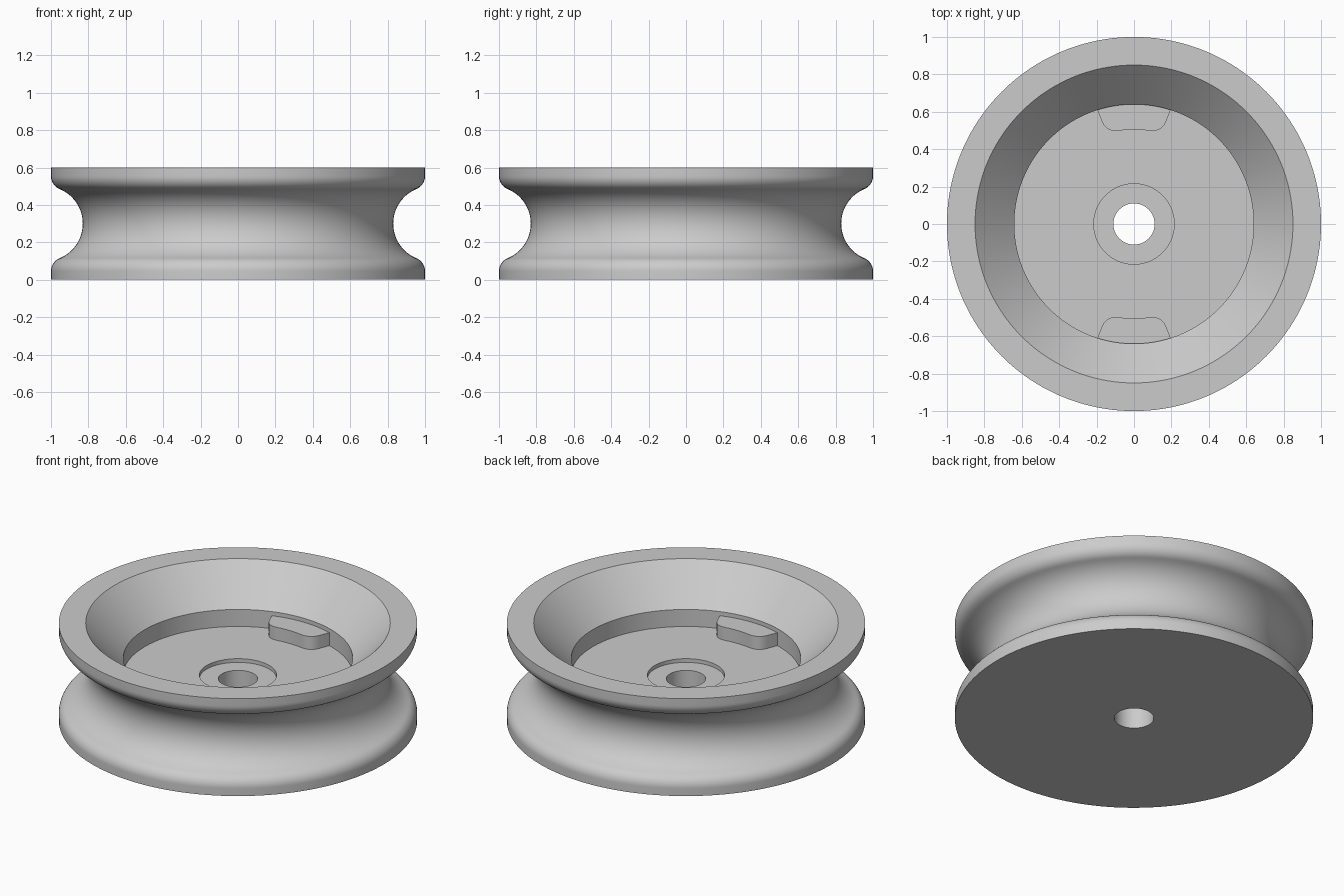
import bpy, bmesh
from math import sin, cos, pi, atan2, hypot, sqrt
from mathutils import Matrix, Vector

SEGMENTS = 160
if "Cube" in bpy.data.objects:
    bpy.data.objects.remove(bpy.data.objects["Cube"], do_unlink=True)

grey = bpy.data.materials.new("light_grey")
grey.use_nodes = True
COLOUR = (0.6, 0.6, 0.6, 1)
grey.diffuse_color = COLOUR
grey.node_tree.nodes["Principled BSDF"].inputs["Base Color"].default_value = COLOUR


def finish(name, bm):
    """Turn a bmesh into a smooth-shaded object with sharp edges kept."""
    bmesh.ops.recalc_face_normals(bm, faces=bm.faces)
    mesh = bpy.data.meshes.new(name)
    bm.to_mesh(mesh)
    bm.free()
    mesh.materials.append(grey)
    obj = bpy.data.objects.new(name, mesh)
    bpy.context.collection.objects.link(obj)
    bpy.ops.object.select_all(action="DESELECT")
    obj.select_set(True)
    bpy.context.view_layer.objects.active = obj
    bpy.ops.object.shade_smooth_by_angle(angle=pi / 6)
    return obj


def arc(cx, cz, r, a0, a1, n):
    steps = [a0 + (a1 - a0) * i / n for i in range(n + 1)]
    return [(cx + r * cos(a), cz + r * sin(a)) for a in steps]


# Outer profile: round groove blended into the two rims
HEIGHT, MID = 0.6, 0.3
GROOVE_X, GROOVE_R, FILLET = 1.03, 0.2, 0.075
dx = GROOVE_X - (1 - FILLET)
dz = sqrt((GROOVE_R + FILLET) ** 2 - dx ** 2)
tilt = atan2(dz, -dx)
lower_rim = arc(1 - FILLET, MID - dz, FILLET, 0, pi - tilt, 10)
groove = arc(GROOVE_X, MID, GROOVE_R, 2 * pi - tilt, tilt, 28)
upper_rim = [(x, HEIGHT - z) for x, z in reversed(lower_rim)]

# Dished upper side: cone, wall, floor, shallow counterbore and bore
BORE, FLOOR, WALL = 0.11, 0.28, 0.64
dish = [(1, HEIGHT), (0.85, HEIGHT), (WALL, 0.385), (WALL, FLOOR),
        (0.215, FLOOR), (0.215, 0.257), (BORE, 0.257)]
profile = [(BORE, 0), (1, 0)] + lower_rim + groove[1:-1] + upper_rim + dish

bm = bmesh.new()
ring = [bm.verts.new((x, 0, z)) for x, z in profile]
edges = [bm.edges.new((a, b)) for a, b in zip(ring, ring[1:] + ring[:1])]
bmesh.ops.spin(bm, geom=ring + edges, cent=(0, 0, 0), axis=(0, 0, 1),
               angle=2 * pi, steps=SEGMENTS, use_merge=True)
bmesh.ops.remove_doubles(bm, verts=bm.verts, dist=1e-5)
finish("wheel_body", bm)


# Two stops on the floor, against the wall
def rounded_corner(before, corner, after, cut, n=10):
    """Quadratic blend across a corner."""
    p = corner + (before - corner).normalized() * cut
    q = corner + (after - corner).normalized() * cut
    return [p * (1 - t) ** 2 + corner * 2 * t * (1 - t) + q * t ** 2
            for t in (i / n for i in range(n + 1))]


INNER = 0.505
outer = Vector((0.197, 0.612))
corner = Vector((0.148, 0.49))
half = [outer] + rounded_corner(outer, corner, Vector((0.08, 0.499)), 0.065)
half += [Vector((x, sqrt(INNER ** 2 - x * x))) for x in (0.06, 0.04, 0.02)]
outline = half + [Vector((0, INNER))] + [Vector((-p.x, p.y)) for p in reversed(half)]
back = atan2(outer.y, outer.x)
outline += [Vector(p) for p in arc(0, 0, WALL + 0.003, pi - back, back, 16)]

for name, turn in (("back_stop", 0), ("front_stop", pi)):
    bm = bmesh.new()
    face = bm.faces.new([bm.verts.new((p.x, p.y, FLOOR - 0.01)) for p in outline])
    top = bmesh.ops.extrude_face_region(bm, geom=[face])["geom"]
    bmesh.ops.translate(bm, vec=(0, 0, 0.09),
                        verts=[v for v in top if isinstance(v, bmesh.types.BMVert)])
    bmesh.ops.rotate(bm, cent=(0, 0, 0), matrix=Matrix.Rotation(turn, 3, "Z"), verts=bm.verts)
    finish(name, bm)
